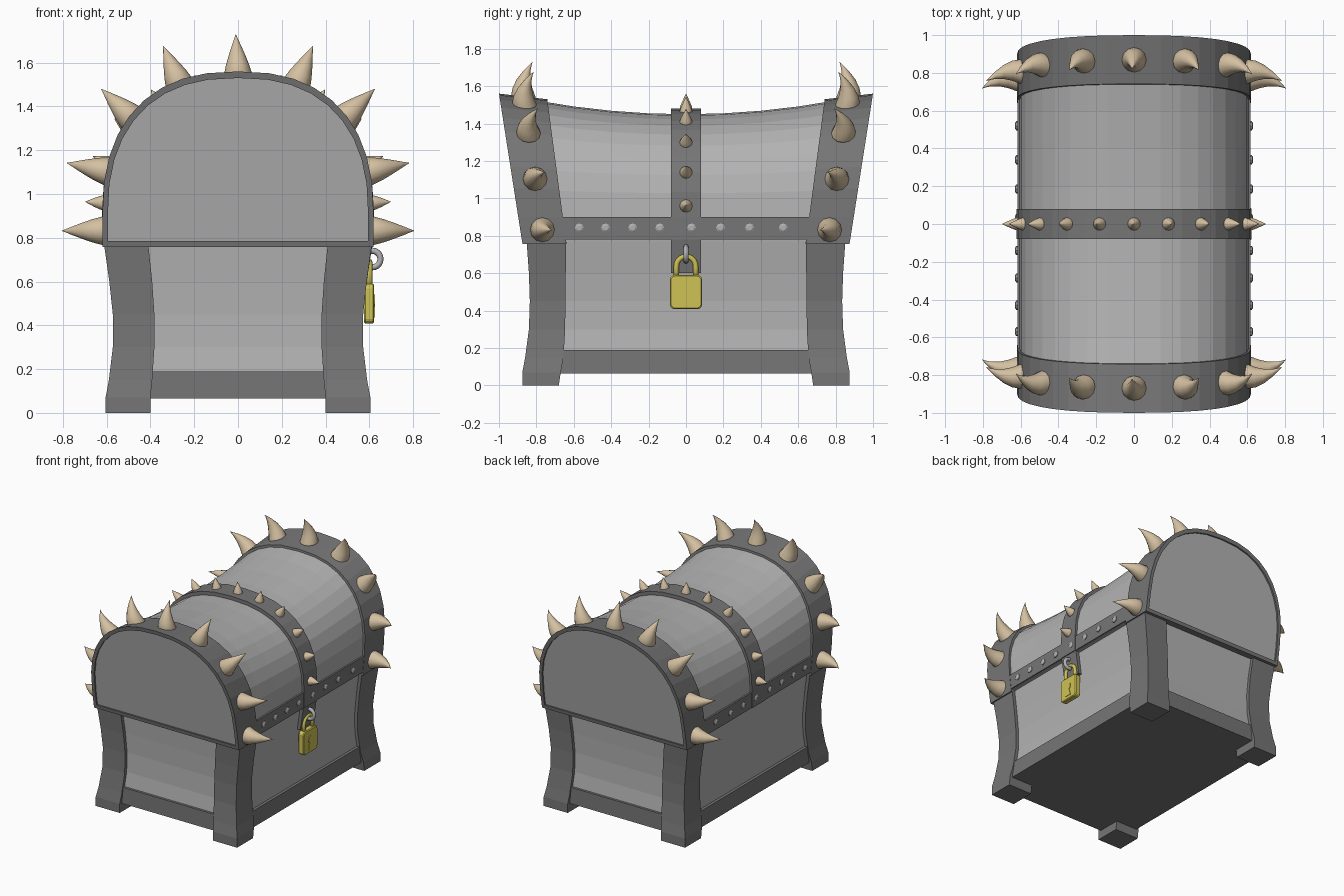
import bpy, bmesh, math
from mathutils import Vector

old = bpy.data.objects.get("Cube")
if old:
    bpy.data.objects.remove(old, do_unlink=True)


def material(name, r, g, b):
    m = bpy.data.materials.new(name)
    m.use_nodes = True
    m.diffuse_color = (r, g, b, 1)
    m.node_tree.nodes["Principled BSDF"].inputs["Base Color"].default_value = (r, g, b, 1)
    return m


PANEL = material("light grey panel", 0.45, 0.45, 0.45)
TRIM = material("dark grey trim", 0.18, 0.18, 0.18)
BONE = material("bone", 0.66, 0.53, 0.36)
GOLD = material("lock yellow", 0.62, 0.54, 0.09)
STEEL = material("steel", 0.45, 0.45, 0.46)


def loft(name, rings, mats, smooth=False, end_index=0):
    """Skin closed rings of points into a capped solid."""
    bm = bmesh.new()
    rows = [[bm.verts.new(p) for p in ring] for ring in rings]
    n = len(rows[0])
    for a, b in zip(rows, rows[1:]):
        for i in range(n):
            j = (i + 1) % n
            bm.faces.new((a[i], a[j], b[j], b[i]))
    bm.faces.new(rows[0])
    bm.faces.new(rows[-1]).material_index = end_index
    bmesh.ops.recalc_face_normals(bm, faces=bm.faces)
    for f in bm.faces:
        f.smooth = smooth
    mesh = bpy.data.meshes.new(name)
    bm.to_mesh(mesh)
    bm.free()
    for m in mats:
        mesh.materials.append(m)
    ob = bpy.data.objects.new(name, mesh)
    bpy.context.collection.objects.link(ob)
    return ob


def column(name, levels, mat):
    """Rectangular solid from levels of (z, x0, x1, y0, y1)."""
    return loft(name, [[(a, c, z), (b, c, z), (b, d, z), (a, d, z)]
                       for z, a, b, c, d in levels], [mat])


def arch(half, apex, bottom, segs=18):
    """Domed lid outline as (x, z) pairs, from one foot over to the other."""
    spring, power = 0.9, 2 / 2.4
    pts = [(half, bottom)]
    for i in range(segs + 1):
        a = math.pi * i / segs
        c, s = math.cos(a), max(math.sin(a), 0)
        pts.append((math.copysign(abs(c) ** power, c) * half,
                    spring + (apex - spring) * s ** power))
    return pts + [(-half, bottom)]


def along(outline, start, count):
    """Evenly spaced (x, z, normal) over an arch, starting above each foot."""
    pts = [Vector(p) for p in outline]
    total = sum((b - a).length for a, b in zip(pts, pts[1:]))
    for k in range(count):
        s = start + (total - 2 * start) * k / (count - 1)
        for a, b in zip(pts, pts[1:]):
            d = (b - a).length
            if s <= d:
                break
            s -= d
        p, t = a.lerp(b, s / d), (b - a).normalized()
        yield p.x, p.y, Vector((t.y, 0, -t.x))


def horn(name, base, out, radius, length, curl):
    """Tapered spike that leans one way along y, then curls back."""
    side = Vector((0, 1, 0))
    across = out.cross(side)
    rings = []
    for s in (-0.1, 0, 0.25, 0.5, 0.75, 0.92, 1):
        c = base + out * length * s + side * curl * (0.04 * s - 0.09 * s * s)
        r = radius * max(1 - max(s, 0) ** 1.2, 0.02)
        rings.append([c + (side * math.cos(a) + across * math.sin(a)) * r
                      for a in (math.tau * i / 12 for i in range(12))])
    return loft(name, rings, [BONE], True)


# Body: waisted box, corner legs and base trim
# each row: height, outer half width, outer half depth, leg inner x, leg inner y
WAIST = [(0, .605, .875, .40, .68), (.07, .605, .875, .40, .67), (.15, .59, .86, .392, .655),
         (.3, .572, .84, .382, .646), (.45, .572, .835, .382, .645),
         (.6, .588, .84, .392, .643), (.77, .612, .852, .41, .64)]
inset = 0.025
column("body_panel", [(z, inset - x, x - inset, inset - y, y - inset)
                      for z, x, y, _, _ in WAIST[1:]], PANEL)
column("base_trim", [(.065, -.585, .585, -.85, .85), (.19, -.582, .582, -.848, .848)], TRIM)
for sx, ns in ((-1, "right"), (1, "left")):
    for sy, ew in ((-1, "front"), (1, "back")):
        column(f"{ew}_{ns}_leg", [(z, sx * ix, sx * x, sy * iy, sy * y)
                                  for z, x, y, ix, iy in WAIST], TRIM)

# Lid: sagging dome with a riveted rim and a centre strap
stations = [-0.8 + 0.2 * i for i in range(9)]
loft("lid_panel", [[(x, y, z) for x, z in arch(.605, 1.45 + .115 * y * y, .775)]
                   for y in stations], [PANEL])
column("lid_rim", [(.78, -.618, .618, -.68, .68), (.9, -.618, .618, -.69, .69)], TRIM)
strap = arch(.622, 1.48, .78)
loft("lid_strap", [[(x, y, z) for x, z in strap] for y in (-.08, .08)], [TRIM])
for i, (x, z, out) in enumerate(along(strap, .18, 11)):
    horn(f"strap_spike_{i}", Vector((x, 0, z)), out, .034, .08, 0)

for sx in (-1, 1):
    for i, y in enumerate((-.57, -.43, -.285, -.14, .03, .185, .34, .52)):
        rings = [[(sx * x, y + r * math.cos(a), .842 + r * math.sin(a))
                  for a in (math.tau * k / 8 for k in range(8))]
                 for x, r in ((.61, .024), (.624, .024), (.63, .014))]
        loft(f"rivet_{'left' if sx > 0 else 'right'}_{i}", rings, [STEEL])


# Flared end caps with curled horns
def outer_y(z):
    return .875 + (z - .76) * .156


def inner_y(z):
    return .64 + (z - .76) * .132


for sy, end in ((-1, "front"), (1, "back")):
    big, mid, small = arch(.62, 1.56, .757), arch(.62, 1.53, .757), arch(.595, 1.53, .785)
    loft(f"{end}_lid_cap", [[(x, sy * inner_y(z), z) for x, z in mid],
                            [(x, sy * outer_y(z), z) for x, z in big],
                            [(x, sy * outer_y(z), z) for x, z in small],
                            [(x, sy * (outer_y(z) - .012), z) for x, z in small]],
         [TRIM, PANEL], end_index=1)
    for i, (x, z, out) in enumerate(along(arch(.62, 1.545, .757), .075, 9)):
        y = sy * (outer_y(z) + inner_y(z)) / 2
        horn(f"{end}_horn_{i}", Vector((x, y, z)), out, .065, .185, sy)

# Hasp, ring and padlock
column("hasp_plate", [(.6, .5, .588, -.08, .08), (.78, .5, .616, -.08, .08)], TRIM)
bpy.ops.mesh.primitive_torus_add(location=(.613, 0, .703), rotation=(math.pi / 2, 0, 0),
                                 major_radius=.038, minor_radius=.014,
                                 major_segments=20, minor_segments=8)
ring = bpy.context.object
ring.name = "hasp_ring"
ring.data.materials.append(STEEL)
bpy.ops.object.shade_smooth()

corners = []
for k in range(16):
    a = math.tau * (k + .5) / 16
    cy, cz = math.copysign(.06, math.cos(a)), math.copysign(.065, math.sin(a))
    corners.append((cy + .026 * math.cos(a), .499 + cz + .026 * math.sin(a)))
loft("padlock_body", [[(x, y * s, .499 + (z - .499) * s) for y, z in corners]
                      for x, s in ((.576, .94), (.582, 1), (.616, 1), (.622, .94))], [GOLD])
hole = [(-.03, .435), (.03, .435)]
for k in range(11):
    a = math.radians(-60 + 30 * k)
    hole.append((.03 * math.cos(a), .512 + .03 * math.sin(a)))
loft("keyhole_plate", [[(x, y, z) for y, z in hole] for x in (.62, .626)], [GOLD])

path = [(-.052, .56)] + [(-.052 * math.cos(a), .635 + .055 * math.sin(a))
                         for a in (math.pi * k / 10 for k in range(11))] + [(.052, .56)]
wire = []
for i, (y, z) in enumerate(path):
    before, after = Vector(path[max(i - 1, 0)]), Vector(path[min(i + 1, len(path) - 1)])
    t = (after - before).normalized()
    wire.append([(.6 + .014 * math.cos(a), y - t.y * .014 * math.sin(a),
                  z + t.x * .014 * math.sin(a)) for a in (math.tau * k / 8 for k in range(8))])
loft("padlock_shackle", wire, [GOLD], True)
